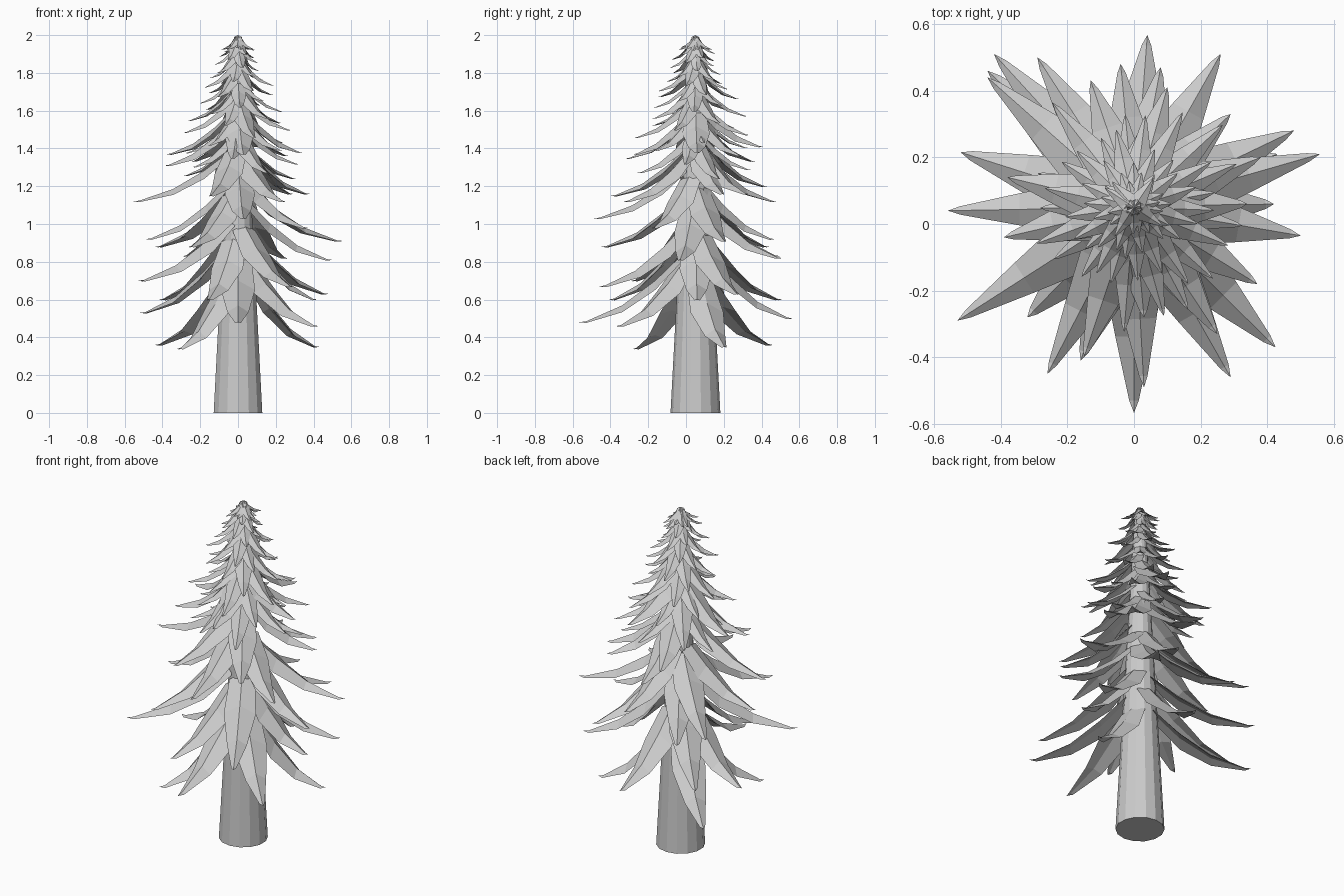
import bpy, bmesh, math, random
from mathutils import Vector

if "Cube" in bpy.data.objects:
    bpy.data.objects.remove(bpy.data.objects["Cube"])

random.seed(4)
CY = 0.05            # trunk axis offset in y
TOP = 2.0

grey = bpy.data.materials.new("plain grey")
grey.diffuse_color = (0.6, 0.6, 0.6, 1)
grey.use_nodes = True
grey.node_tree.nodes["Principled BSDF"].inputs["Base Color"].default_value = grey.diffuse_color


def trunk_radius(z):
    return 0.132 - 0.053 * z


def finish(bm, name):
    bmesh.ops.recalc_face_normals(bm, faces=bm.faces)
    mesh = bpy.data.meshes.new(name)
    bm.to_mesh(mesh)
    bm.free()
    mesh.materials.append(grey)
    obj = bpy.data.objects.new(name, mesh)
    bpy.context.collection.objects.link(obj)
    return obj


# Tapered trunk with flat sides
bm = bmesh.new()
H = 1.95
bmesh.ops.create_cone(bm, cap_ends=True, segments=14, radius1=trunk_radius(0),
                      radius2=trunk_radius(H), depth=H)
bmesh.ops.translate(bm, verts=bm.verts, vec=(0, CY, H / 2))
finish(bm, "trunk")


def add_bough(bm, tip, drop, width):
    """Closed, folded, pointed bough sweeping from the trunk down to its tip."""
    tip = Vector(tip)
    out = Vector((tip.x, tip.y - CY, 0))
    length = out.length
    out.normalize()
    side = Vector((-out.y, out.x, 0))
    root_z = min(tip.z + drop, TOP)
    drop = root_z - tip.z
    start = min(trunk_radius(root_z) * 0.8, length * 0.3, (TOP - root_z) * 0.8)
    # position along bough, width share, fold depth share
    stations = [(0, 0.8, 0.4), (0.26, 1.0, 0.55), (0.58, 0.62, 0.4), (0.93, 0.16, 0.1)]
    rows = []
    for t, w, fold in stations:
        r = start + (length - start) * t
        z = root_z - drop * (1 - (1 - t) ** 1.6)
        mid = Vector((0, CY, z)) + out * r
        low = Vector((0, 0, -fold * width * 0.5))
        half = side * (w * width / 2)
        # ring: left edge, ridge, right edge, underside
        rows.append([bm.verts.new(p) for p in
                     (mid + half + low, mid, mid - half + low, mid + low * 0.6)])
    end = bm.verts.new(tip)
    for a, b in zip(rows, rows[1:]):
        for i in range(4):
            j = (i + 1) % 4
            bm.faces.new((a[i], b[i], b[j], a[j]))
    for i in range(4):
        bm.faces.new((rows[-1][i], end, rows[-1][(i + 1) % 4]))
    bm.faces.new(rows[0])


# Large lower boughs, given by their tips
tips = [
    (0.43, 0.21, 0.35), (-0.44, 0.46, 0.36), (-0.32, -0.28, 0.34), (0.425, -0.37, 0.46),
    (0, -0.567, 0.48), (0.04, 0.567, 0.5), (-0.52, 0.215, 0.53), (0.42, 0.06, 0.6),
    (-0.16, -0.41, 0.6), (-0.42, 0.51, 0.6), (0.48, 0.28, 0.63), (0.29, -0.46, 0.67),
    (-0.53, -0.29, 0.7), (0.5, -0.035, 0.81), (0.26, 0.51, 0.82), (-0.29, 0.5, 0.83),
    (-0.26, -0.45, 0.88), (-0.44, 0.44, 0.88), (0.558, 0.21, 0.91), (-0.49, 0.04, 0.92),
    (0.08, 0.47, 0.92), (0.37, -0.18, 0.98), (0.03, -0.49, 1.03), (-0.04, 0.48, 1.12),
    (-0.558, 0.04, 1.12), (-0.15, -0.4, 1.15), (0.38, 0.2, 1.16), (0.25, -0.33, 1.12),
    (0.29, 0.33, 1.16), (-0.13, 0.43, 1.2), (-0.39, -0.04, 1.31), (-0.38, 0.14, 1.37),
    (0.1, 0.41, 1.41), (0.34, 0.06, 1.38), (0.03, -0.28, 1.37),
]
bm = bmesh.new()
for tip in tips:
    add_bough(bm, tip, 0.43 - 0.15 * tip[2], 0.2 - 0.04 * tip[2])
finish(bm, "lower_boughs")

# Shorter boughs spiralling up to the crown
bm = bmesh.new()
z, angle = 1.24, 0.4
while z < 1.94:
    reach = (0.085 + (1.97 - z) * 0.48) * random.uniform(0.68, 1.05)
    add_bough(bm, (reach * math.cos(angle), CY + reach * math.sin(angle), z),
              0.025 + reach * 0.5, 0.03 + reach * 0.22)
    angle += math.radians(137.5)
    z += 0.007 + 0.012 * (1.975 - z)
finish(bm, "upper_boughs")

# Pointed crown of small boughs meeting at the top
bm = bmesh.new()
for i in range(8):
    a = math.tau * i / 8 + 0.2
    reach = 0.105 if i % 2 else 0.08
    add_bough(bm, (reach * math.cos(a), CY + reach * math.sin(a), 1.925), 0.08, 0.05)
finish(bm, "crown")
